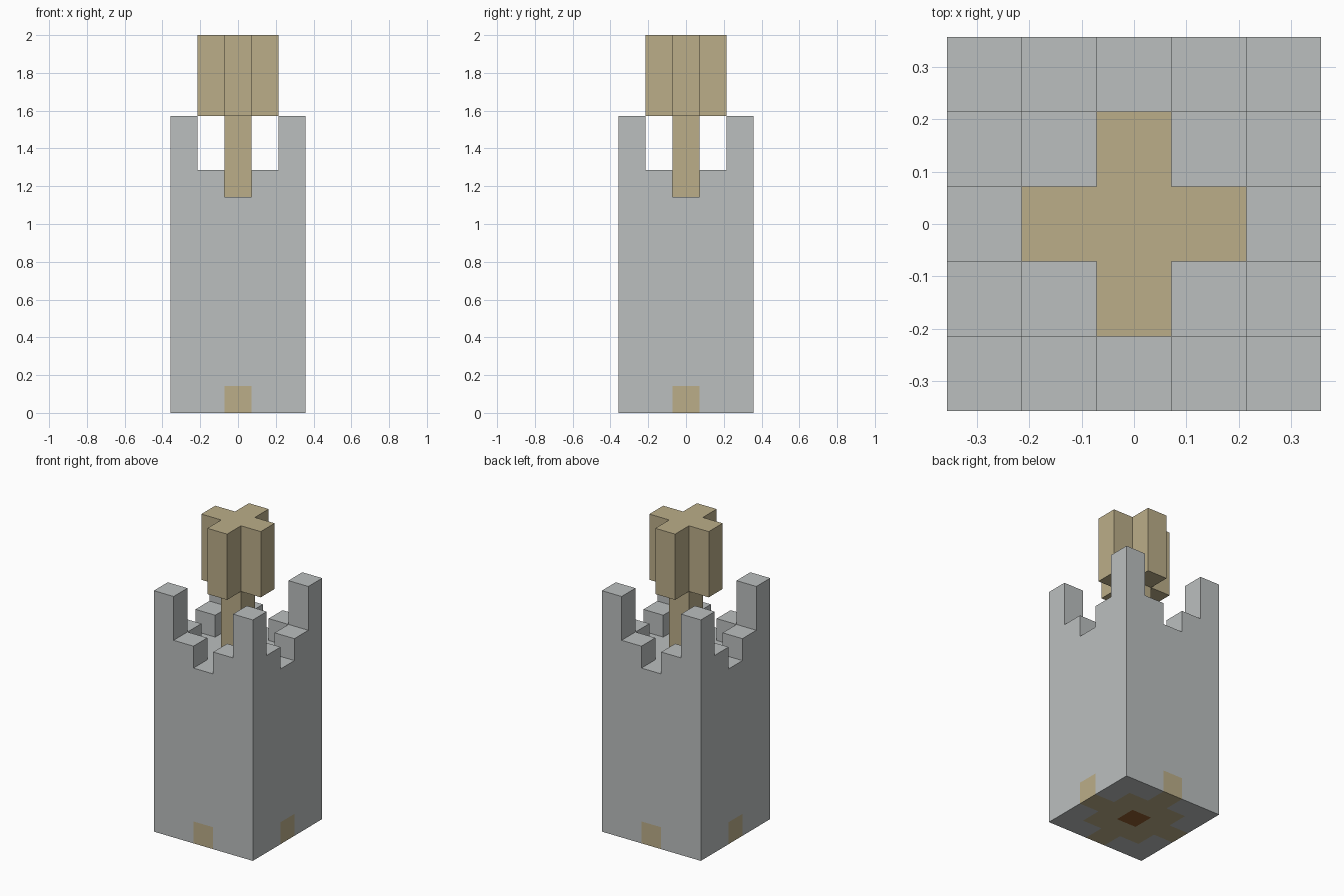
import bpy, bmesh
from mathutils import Matrix, Vector

U = 2 / 14  # one block

cube = bpy.data.objects.get("Cube")
if cube:
    bpy.data.objects.remove(cube, do_unlink=True)


def material(name, color):
    m = bpy.data.materials.new(name)
    m.use_nodes = True
    m.diffuse_color = (*color, 1)
    bsdf = m.node_tree.nodes["Principled BSDF"]
    bsdf.inputs["Base Color"].default_value = (*color, 1)
    bsdf.inputs["Roughness"].default_value = 0.9
    return m


STONE = material("grey stone", (0.497, 0.521, 0.521))
SAND = material("sand", (0.497, 0.423, 0.25))
BROWN = material("dark brown", (0.28, 0.11, 0.03))


def finish(bm, name, mats):
    bm.normal_update()
    bmesh.ops.recalc_face_normals(bm, faces=bm.faces[:])
    bmesh.ops.scale(bm, vec=(U, U, U), verts=bm.verts[:])
    mesh = bpy.data.meshes.new(name)
    bm.to_mesh(mesh)
    bm.free()
    for m in mats:
        mesh.materials.append(m)
    obj = bpy.data.objects.new(name, mesh)
    bpy.context.collection.objects.link(obj)
    return obj


def raise_faces(bm, faces, height):
    result = bmesh.ops.extrude_face_region(bm, geom=faces)["geom"]
    verts = [g for g in result if isinstance(g, bmesh.types.BMVert)]
    bmesh.ops.translate(bm, verts=verts, vec=(0, 0, height))


def prism(name, corners, bottom, top, mat):
    # Quarter profile turned four times, then raised
    bm = bmesh.new()
    verts = []
    for k in range(4):
        turn = Matrix.Rotation(k * 1.5707963, 3, 'Z')
        verts += [bm.verts.new(turn @ Vector((x, y, bottom))) for x, y in corners]
    face = bm.faces.new(verts)
    result = bmesh.ops.extrude_face_region(bm, geom=[face], use_keep_orig=True)["geom"]
    moved = [g for g in result if isinstance(g, bmesh.types.BMVert)]
    bmesh.ops.translate(bm, verts=moved, vec=(0, 0, top - bottom))
    return finish(bm, name, [mat])


# Tower body, cut into blocks
bm = bmesh.new()
bmesh.ops.create_cube(bm, size=1, matrix=Matrix.Translation((0, 0, 4)) @ Matrix.Diagonal((5, 5, 8, 1)))
cuts = [((p, 0, 0), (1, 0, 0)) for p in (-1.5, -0.5, 0.5, 1.5)]
cuts += [((0, p, 0), (0, 1, 0)) for p in (-1.5, -0.5, 0.5, 1.5)]
cuts.append(((0, 0, 1), (0, 0, 1)))
for co, no in cuts:
    bmesh.ops.bisect_plane(bm, geom=bm.verts[:] + bm.edges[:] + bm.faces[:], plane_co=co, plane_no=no)


def top_cells(min_sum, height):
    # Roof faces near the corners
    cells = []
    for f in bm.faces:
        c = f.calc_center_median()
        if abs(c.z - height) < 0.01 and abs(c.x) + abs(c.y) > min_sum and max(abs(c.x), abs(c.y)) > 1.9:
            cells.append(f)
    return cells


# Stepped battlements, then tall corner posts
raise_faces(bm, top_cells(2.5, 8), 1)
raise_faces(bm, top_cells(3.5, 9), 2)

# Door panels on each side, sand floor and brown centre underneath
for f in bm.faces:
    c = f.calc_center_median()
    x, y = abs(c.x), abs(c.y)
    if c.z < 0.01:
        if max(x, y) < 0.4:
            f.material_index = 2
        elif max(x, y) < 1.4 or min(x, y) < 0.4:
            f.material_index = 1
    elif c.z < 1 and min(x, y) < 0.4:
        f.material_index = 1

# Merge the flat blocks of equal colour
bmesh.ops.dissolve_limit(bm, angle_limit=0.01, verts=bm.verts[:], edges=bm.edges[:], delimit={'MATERIAL'})
finish(bm, "tower", [STONE, SAND, BROWN])

# Roof pillar and its cross-shaped head
prism("pillar", [(0.5, 0.5)], 8, 11, SAND)
prism("cross_head", [(1.5, -0.5), (1.5, 0.5), (0.5, 0.5)], 11, 14, SAND)
